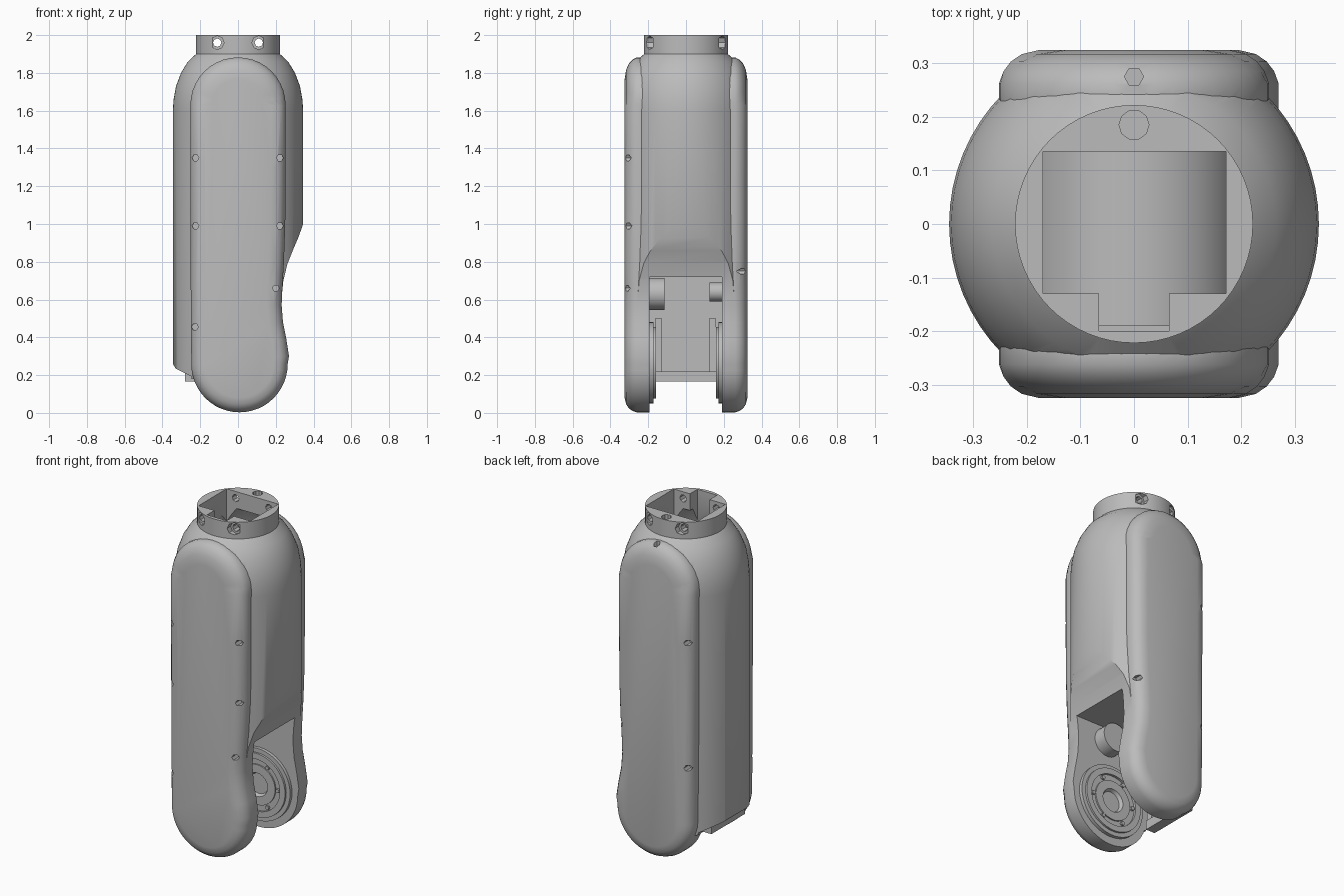
import bpy, bmesh
from math import sin, cos, pi, radians
from mathutils import Vector

cube = bpy.data.objects.get("Cube")
if cube:
    bpy.data.objects.remove(cube, do_unlink=True)

grey = bpy.data.materials.new("plain grey")
grey.use_nodes = True
COLOR = (0.5, 0.5, 0.5, 1)
grey.diffuse_color = COLOR
grey.node_tree.nodes["Principled BSDF"].inputs["Base Color"].default_value = COLOR


def finish(name, bm):
    bmesh.ops.recalc_face_normals(bm, faces=bm.faces)
    mesh = bpy.data.meshes.new(name)
    bm.to_mesh(mesh)
    bm.free()
    mesh.materials.append(grey)
    obj = bpy.data.objects.new(name, mesh)
    bpy.context.collection.objects.link(obj)
    return obj


def loft(name, rings):
    """Closed solid through rings of equal point count."""
    bm = bmesh.new()
    loops = [[bm.verts.new(p) for p in ring] for ring in rings]
    n = len(loops[0])
    for a, b in zip(loops, loops[1:]):
        for i in range(n):
            j = (i + 1) % n
            bm.faces.new((a[i], a[j], b[j], b[i]))
    bm.faces.new(loops[0])
    bm.faces.new(loops[-1])
    return finish(name, bm)


def prism(name, outline, y0, y1):
    return loft(name, [[(x, y, z) for x, z in outline] for y in (y0, y1)])


def box(name, x0, x1, y0, y1, z0, z1):
    return prism(name, [(x0, z0), (x1, z0), (x1, z1), (x0, z1)], y0, y1)


def lathe(name, profile, center=(0, 0, 0), axis=(0, 0, 1), steps=64):
    """Solid of (radius, height) rings along an axis."""
    turn = Vector((0, 0, 1)).rotation_difference(Vector(axis))
    rings = [[Vector(center) + turn @ Vector((r * cos(2 * pi * i / steps),
              r * sin(2 * pi * i / steps), h)) for i in range(steps)] for r, h in profile]
    return loft(name, rings)


def boolean(target, tool, operation="DIFFERENCE"):
    mod = target.modifiers.new(operation, "BOOLEAN")
    mod.operation, mod.solver, mod.object = operation, "EXACT", tool
    bpy.context.view_layer.objects.active = target
    bpy.ops.object.modifier_apply(modifier=mod.name)
    bpy.data.objects.remove(tool, do_unlink=True)


def smooth(obj, angle=35):
    bpy.ops.object.select_all(action="DESELECT")
    obj.select_set(True)
    bpy.context.view_layer.objects.active = obj
    bpy.ops.object.shade_smooth_by_angle(angle=radians(angle))


# Round housing with domed shoulder and collar, flattened front and back
housing = lathe("housing", [(0.345, 0.18), (0.345, 1.6), (0.341, 1.66), (0.328, 1.73),
                            (0.302, 1.8), (0.265, 1.86), (0.222, 1.9), (0.222, 2.0)])
for v in housing.data.vertices:
    v.co.y = max(-0.322, min(0.322, v.co.y))

# Scooped side above the joint and the bevelled lower corner
boolean(housing, prism("scoop_cutter", [
    (0.6, 1.0), (0.345, 1.0), (0.32, 0.93), (0.29, 0.86), (0.262, 0.79),
    (0.24, 0.7), (0.23, 0.6), (0.225, 0.1), (0.6, 0.1)], -0.5, 0.5))
boolean(housing, prism("corner_cutter", [
    (-0.5, 0.1), (-0.5, 0.26), (-0.345, 0.26), (-0.33, 0.235), (-0.25, 0.195),
    (-0.22, 0.1)], -0.5, 0.5))

# Long cheek outline: round foot, waisted edge, arched top
outline = [(0.008 + 0.255 * cos(a), 0.258 + 0.255 * sin(a))
           for a in [pi + pi * i / 24 for i in range(25)]]
outline += [(0.27, 0.3), (0.256, 0.39), (0.238, 0.48), (0.231, 0.57), (0.235, 0.67),
            (0.243, 0.8), (0.25, 1.0), (0.252, 1.3)]
outline += [(0.252 * cos(pi * i / 20), 1.63 + 0.252 * sin(pi * i / 20)) for i in range(21)]
outline += [(-0.252, 1.3), (-0.25, 0.6)]


def cheek_ring(y, inset):
    points = []
    for i, (x, z) in enumerate(outline):
        (ax, az), (bx, bz) = outline[i - 1], outline[(i + 1) % len(outline)]
        d = Vector((bx - ax, bz - az)).normalized()
        lift = inset * (1.3 if z > 1.65 else 0.85)
        points.append((x - d.y * lift, y, z + d.x * lift))
    return points


ROUNDING = [(0.19, 0), (0.262, 0), (0.285, 0.01), (0.303, 0.026), (0.317, 0.05), (0.325, 0.09)]
for side in (-1, 1):
    boolean(housing, loft("cheek", [cheek_ring(side * y, d) for y, d in ROUNDING]), "UNION")

# Joint pocket, hollow interior and collar opening
boolean(housing, box("pocket_cutter", -0.27, 0.6, -0.192, 0.19, -0.2, 0.72))
boolean(housing, lathe("hollow_cutter", [(0.28, 1.08), (0.28, 1.68), (0.17, 1.9)]))
boolean(housing, box("collar_cutter", -0.17, 0.172, -0.13, 0.135, 1.5, 2.1))
boolean(housing, box("notch_cutter", -0.065, 0.065, -0.2, -0.1, 1.6, 2.1))

# Collar bolt holes running front to back, with wider countersinks
for x in (-0.11, 0.11):
    boolean(housing, lathe("bolt_cutter", [(0.022, -0.4), (0.022, 0.4)],
                           (x, 0, 1.96), (0, 1, 0), 8))
    for side in (-1, 1):
        boolean(housing, lathe("sink_cutter", [(0.036, 0), (0.036, 0.2)],
                               (x, side * 0.175, 1.96), (0, side, 0), 8))
boolean(housing, lathe("rim_cutter", [(0.028, 1.95), (0.028, 2.1)], (0, 0.185, 0), steps=10))

# Small screw holes along the cheek edges
screws = [(-0.225, -1, 1.35), (0.222, -1, 1.35), (-0.225, -1, 0.99), (0.222, -1, 0.99),
          (-0.228, -1, 0.455), (0.2, -1, 0.66), (-0.225, 1, 1.35), (0.22, 1, 0.75),
          (-0.225, 1, 0.6)]
for x, side, z in screws:
    boolean(housing, lathe("screw_cutter", [(0.018, -0.02), (0.018, 0.1)],
                           (x, side * 0.285, z), (0, side, 0), 6))
boolean(housing, lathe("shoulder_cutter", [(0.018, 1.78), (0.018, 2.0)], (0, 0.275, 0), steps=6))
smooth(housing)

# Inner drum below the collar
smooth(lathe("inner_drum", [(0.2, -0.19), (0.2, 0.19)], (0, 0, 1.5), (0, 1, 0), 48))

# Stepped bearing hubs facing each other inside the cheeks
HUB = [(0.215, -0.005), (0.215, 0.02), (0.19, 0.02), (0.19, 0.032), (0.155, 0.032),
       (0.155, 0.018), (0.12, 0.018), (0.12, 0.026), (0.07, 0.026), (0.06, 0.006)]
for side, word in ((-1, "front"), (1, "back")):
    smooth(lathe(word + "_bearing_hub", HUB, (0.01, side * 0.191, 0.265), (0, -side, 0), 48))
    for i in range(6):
        a = pi * i / 3
        lathe(word + "_hub_bolt", [(0.012, 0), (0.012, 0.03)],
              (0.01 + 0.137 * cos(a), side * 0.19, 0.265 + 0.137 * sin(a)), (0, -side, 0), 8)

# Stop pegs above the hubs, side ribs and lower lip of the pocket
smooth(lathe("front_stop_peg", [(0.085, 0), (0.085, 0.08)], (0.03, -0.195, 0.63), (0, 1, 0), 32))
smooth(lathe("back_stop_peg", [(0.05, 0), (0.05, 0.07)], (0.03, 0.195, 0.64), (0, -1, 0), 32))
box("pocket_lip", -0.28, -0.22, -0.16, 0.16, 0.165, 0.22)
for y in (-0.145, 0.14):
    box("pocket_rib", -0.28, -0.23, y - 0.018, y + 0.018, 0.21, 0.5)
